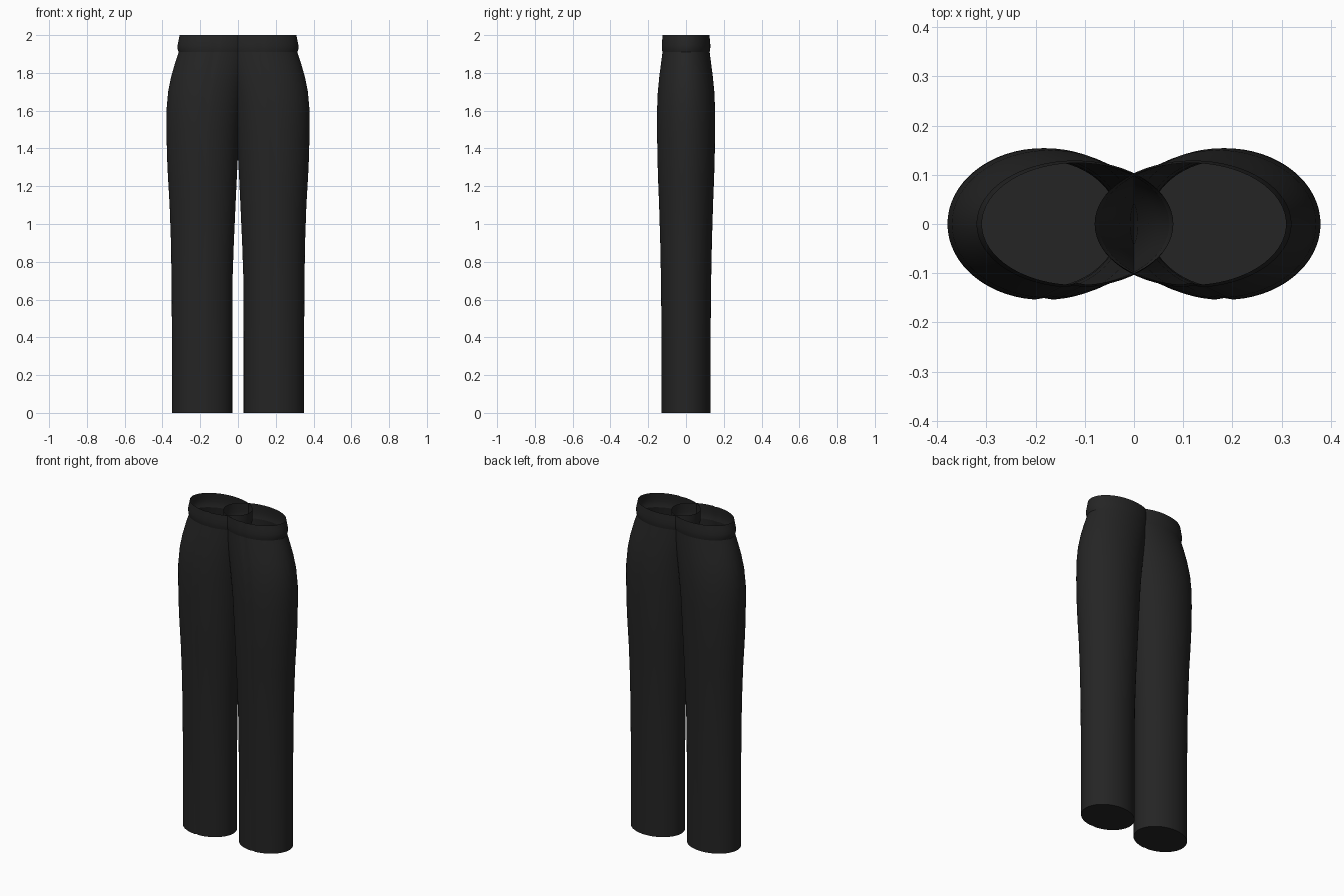
import bpy
import bmesh
import math

if "Cube" in bpy.data.objects:
    bpy.data.objects.remove(bpy.data.objects["Cube"], do_unlink=True)

# Charcoal cloth
cloth = bpy.data.materials.new("charcoal_cloth")
cloth.use_nodes = True
color = (0.018, 0.018, 0.018, 1)
cloth.diffuse_color = color
shader = cloth.node_tree.nodes["Principled BSDF"]
shader.inputs["Base Color"].default_value = color
shader.inputs["Roughness"].default_value = 0.9

SIDES = 64

# Each ring: height, inner edge, outer edge, half depth
LEG = [
    (0.0, 0.03, 0.35, 0.13),
    (0.4, 0.03, 0.35, 0.13),
    (0.7, 0.029, 0.352, 0.133),
    (0.9, 0.022, 0.355, 0.137),
    (1.1, 0.013, 0.362, 0.143),
    (1.25, 0.006, 0.371, 0.149),
    (1.36, 0.0, 0.376, 0.152),
    (1.5, -0.008, 0.379, 0.154),
    (1.6, -0.018, 0.379, 0.154),
    (1.7, -0.03, 0.37, 0.15),
    (1.78, -0.045, 0.354, 0.142),
    (1.85, -0.06, 0.334, 0.133),
    (1.91, -0.072, 0.314, 0.125),
]
WAISTBAND = [
    (1.91, -0.072, 0.314, 0.125),
    (1.925, -0.078, 0.319, 0.128),
    (1.945, -0.08, 0.32, 0.129),
    (1.97, -0.08, 0.315, 0.127),
    (2.0, -0.08, 0.309, 0.124),
]


def loft(name, rings, side, closed_bottom):
    """Skin a stack of elliptical rings, with a fine pressed crease in front."""
    bm = bmesh.new()
    loops = []
    for z, inner, outer, depth in rings:
        cx, rx = (inner + outer) / 2, (outer - inner) / 2
        loop = []
        for i in range(SIDES):
            a = math.tau * i / SIDES
            crease = 0.004 if i == SIDES * 3 // 4 else 0
            x = side * (cx + rx * math.cos(a))
            loop.append(bm.verts.new((x, depth * math.sin(a) + crease, z)))
        loops.append(loop)
    for low, high in zip(loops, loops[1:]):
        for i in range(SIDES):
            j = (i + 1) % SIDES
            bm.faces.new((low[i], low[j], high[j], high[i]))
    if closed_bottom:
        bm.faces.new(loops[0][::-1])
    if side < 0:
        bmesh.ops.reverse_faces(bm, faces=bm.faces[:])
    mesh = bpy.data.meshes.new(name)
    bm.to_mesh(mesh)
    bm.free()
    mesh.materials.append(cloth)
    obj = bpy.data.objects.new(name, mesh)
    bpy.context.collection.objects.link(obj)
    bpy.ops.object.select_all(action="DESELECT")
    obj.select_set(True)
    bpy.context.view_layer.objects.active = obj
    bpy.ops.object.shade_smooth_by_angle(angle=math.radians(40))


# Two overlapping trouser legs, each with its half of the waistband
for label, side in (("left", 1), ("right", -1)):
    loft(label + "_trouser_leg", LEG, side, True)
    loft(label + "_waistband", WAISTBAND, side, False)
